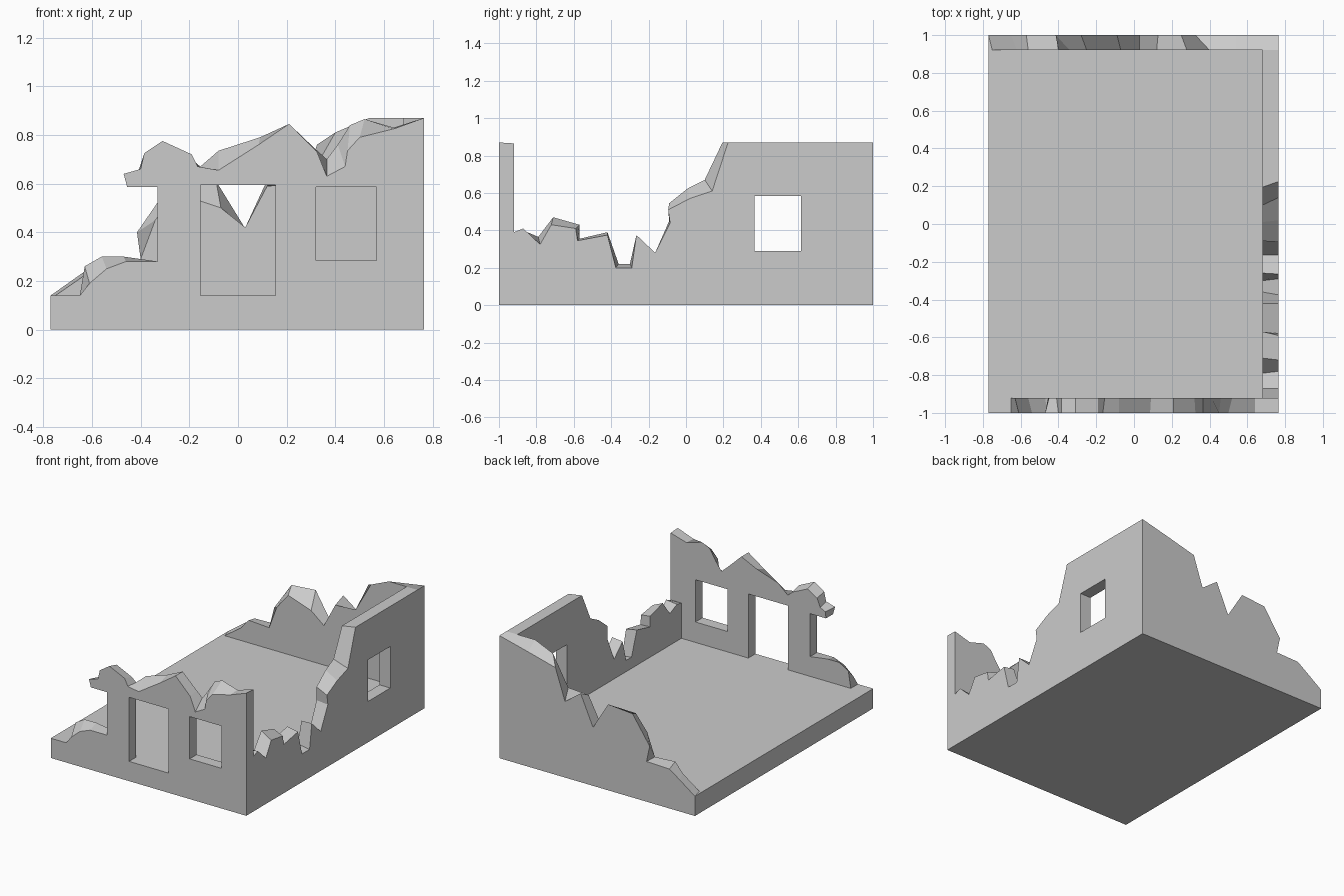
import bpy
from mathutils import Vector
from mathutils.geometry import tessellate_polygon

T = 0.14                       # floor slab height
X0, X1 = -0.77, 0.765          # slab extents in x
XI, YI = 0.68, 0.92            # inner faces of the walls


def mesh_object(name, verts, faces):
    me = bpy.data.meshes.new(name)
    me.from_pydata(verts, [], faces)
    ob = bpy.data.objects.new(name, me)
    bpy.context.collection.objects.link(ob)
    bpy.context.view_layer.objects.active = ob
    bpy.ops.object.mode_set(mode='EDIT')
    bpy.ops.mesh.select_all(action='SELECT')
    bpy.ops.mesh.normals_make_consistent(inside=False)
    bpy.ops.object.mode_set(mode='OBJECT')
    return ob


def wall(name, outer, inner, place, holes=()):
    """Bridge two broken outlines; place(u, z, side) puts a point in space."""
    rects = [[(a, c), (b, c), (b, d), (a, d)] for a, b, c, d in holes]
    verts, faces = [], []
    n = len(outer) + 4 * len(rects)
    for side, outline in enumerate((outer, inner)):
        loops = [outline] + rects
        tris = tessellate_polygon([[Vector((u, z, 0)) for u, z in lp] for lp in loops])
        faces += [tuple(i + side * n for i in t) for t in tris]
        verts += [place(u, z, side) for lp in loops for u, z in lp]
    start = 0
    for lp in [outer] + rects:
        m = len(lp)
        for i in range(m):
            a, b = start + i, start + (i + 1) % m
            faces.append((a, b, b + n, a + n))
        start += m
    return mesh_object(name, verts, faces)


# floor slab
bpy.ops.mesh.primitive_cube_add(size=1, location=((X0 + X1) / 2, 0, T / 2))
slab = bpy.context.object
slab.name = "floor_slab"
slab.scale = (X1 - X0, 2, T)

# front wall: doorway is part of the outline, one whole window, one broken window
door = [(-0.155, T), (-0.155, 0.595), (0.155, 0.595), (0.155, T), (X1, T)]
jamb = [(-0.33, 0.28), (-0.33, 0.585), (-0.455, 0.585)]
front_out = [(X1, 0.87), (0.64, 0.825), (0.5, 0.79), (0.45, 0.735), (0.44, 0.67),
             (0.365, 0.63), (0.325, 0.73), (0.21, 0.845), (0.085, 0.76), (-0.08, 0.655),
             (-0.165, 0.67), (-0.19, 0.72), (-0.31, 0.775), (-0.385, 0.725), (-0.4, 0.66),
             (-0.47, 0.64)] + jamb[::-1] + [(-0.46, 0.28), (-0.54, 0.25), (-0.61, 0.19), (-0.65, T)]
front_in = [(X1, 0.865), (0.64, 0.83), (0.52, 0.865), (0.46, 0.84), (0.41, 0.76),
            (0.365, 0.7), (0.32, 0.74), (0.21, 0.845), (0.09, 0.79), (-0.08, 0.735),
            (-0.155, 0.67), (-0.19, 0.7), (-0.31, 0.755), (-0.385, 0.71), (-0.41, 0.65),
            (-0.45, 0.63)] + jamb[::-1] + [(-0.47, 0.3), (-0.56, 0.3), (-0.63, 0.26), (-0.65, T)]
wall("front_wall", door + front_out, door + front_in,
     lambda u, z, s: (u, -YI if s else -1, z), [(0.32, 0.57, 0.285, 0.585)])

# back wall: stepped ruin falling to the left
back_out = [(X0, T), (X1, T), (X1, 0.87), (0.54, 0.815), (0.325, 0.76), (0.25, 0.54),
            (0.127, 0.63), (0.03, 0.415), (-0.09, 0.61), (-0.28, 0.595), (-0.415, 0.4),
            (-0.39, 0.285), (-0.57, 0.28), (-0.65, 0.225)]
back_in = [(-0.75, T), (X1, T), (X1, 0.87), (0.54, 0.87), (0.4, 0.81), (0.28, 0.6),
           (0.12, 0.59), (0.03, 0.42), (-0.07, 0.5), (-0.25, 0.56), (-0.34, 0.45),
           (-0.4, 0.29), (-0.56, 0.3), (-0.62, 0.23)]
wall("back_wall", back_out, back_in, lambda u, z, s: (u, YI if s else 1, z))

# right wall: tall at the back with a window, crumbled towards the front
side_base = [(-YI, T), (YI, T), (YI, 0.87)]
side_out = [(0.225, 0.87), (0.14, 0.61), (0.02, 0.57), (-0.095, 0.51), (-0.085, 0.44),
            (-0.165, 0.28), (-0.265, 0.375), (-0.29, 0.2), (-0.375, 0.2), (-0.42, 0.375),
            (-0.58, 0.345), (-0.59, 0.41), (-0.72, 0.43), (-0.78, 0.325), (-0.87, 0.41), (-YI, 0.39)]
side_in = [(0.195, 0.87), (0.1, 0.67), (0.01, 0.625), (-0.09, 0.545), (-0.09, 0.45),
           (-0.165, 0.28), (-0.26, 0.37), (-0.3, 0.22), (-0.36, 0.22), (-0.42, 0.39),
           (-0.57, 0.355), (-0.57, 0.43), (-0.71, 0.47), (-0.79, 0.365), (-0.87, 0.4), (-YI, 0.39)]
wall("right_wall", side_base + side_out, side_base + side_in,
     lambda u, z, s: (XI if s else X1, u, z), [(0.365, 0.615, 0.29, 0.585)])
